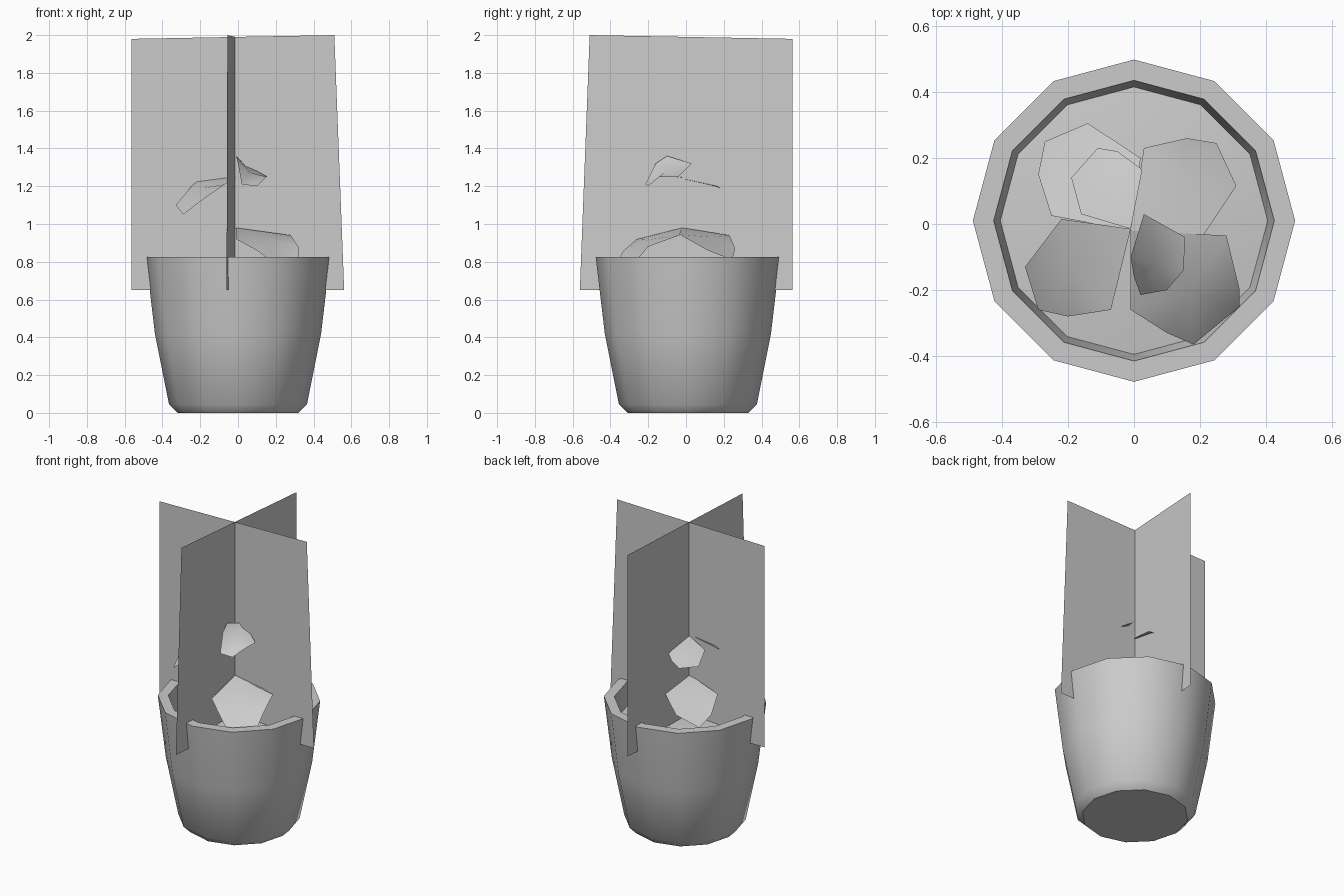
import bpy, bmesh, math
from mathutils import Vector

if "Cube" in bpy.data.objects:
    bpy.data.objects.remove(bpy.data.objects["Cube"])


def add_object(name, verts, faces, smooth_angle=None):
    mesh = bpy.data.meshes.new(name)
    mesh.from_pydata(verts, [], faces)
    obj = bpy.data.objects.new(name, mesh)
    bpy.context.collection.objects.link(obj)
    if smooth_angle:
        bpy.ops.object.select_all(action='DESELECT')
        obj.select_set(True)
        bpy.context.view_layer.objects.active = obj
        bpy.ops.object.shade_smooth_by_angle(angle=math.radians(smooth_angle))
    return obj


def lathe(name, profile, sides=12, center=(0, 0.01), cap_first=False, cap_last=False, angle=35):
    """Revolve (radius, z) pairs around the vertical axis."""
    verts, faces = [], []
    for r, z in profile:
        for i in range(sides):
            a = 2 * math.pi * i / sides
            verts.append((center[0] + r * math.cos(a), center[1] + r * math.sin(a), z))
    for k in range(len(profile) - 1):
        for i in range(sides):
            j = (i + 1) % sides
            a, b = k * sides, (k + 1) * sides
            faces.append((a + i, a + j, b + j, b + i))
    if cap_first:
        faces.append(tuple(reversed(range(sides))))
    if cap_last:
        base = (len(profile) - 1) * sides
        verts.append((center[0], center[1], profile[-1][1] + 0.015))
        faces += [(base + i, base + (i + 1) % sides, len(verts) - 1) for i in range(sides)]
    return add_object(name, verts, faces, angle)


def leaf(name, outline, lift=0.03):
    """Curled leaf: a fan of faces around a slightly raised middle."""
    pts = [Vector(p) for p in outline]
    mid = sum(pts, Vector()) / len(pts) + Vector((0, 0, lift))
    n = len(pts)
    faces = [(i, (i + 1) % n, n) for i in range(n)]
    return add_object(name, pts + [mid], faces, 60)


# Tapered pot with a flat rim and an open inside
lathe("pot", [(0.32, 0), (0.365, 0.045), (0.44, 0.42), (0.488, 0.825),
              (0.425, 0.825), (0.405, 0.69)], cap_first=True)

# Slightly mounded soil
lathe("soil", [(0.406, 0.69), (0.25, 0.71)], cap_last=True, angle=60)

# Two upright crossed foliage cards, sharing one uneven outline
card = [(-0.565, 0.65), (0.562, 0.65), (0.51, 2.0), (-0.565, 1.98)]
add_object("foliage_card_side", [(u, -0.01, z) for u, z in card], [(0, 1, 2, 3)])
add_object("foliage_card_front", [(-0.015 - 0.081 * u, -u, z) for u, z in card], [(0, 1, 2, 3)])

# Base leaves
leaf("base_leaf_front_right", [(-0.01, -0.02, 0.98), (-0.01, -0.26, 0.92), (0.10, -0.33, 0.86),
                               (0.18, -0.365, 0.80), (0.32, -0.25, 0.82), (0.32, -0.20, 0.88),
                               (0.28, -0.035, 0.94)])
leaf("base_leaf_back_right", [(-0.01, -0.02, 0.98), (0.21, -0.035, 0.945), (0.31, 0.115, 0.86),
                              (0.25, 0.245, 0.81), (0.16, 0.26, 0.87), (0.03, 0.23, 0.94)])
leaf("base_leaf_back_left", [(-0.01, -0.02, 0.98), (0.02, 0.20, 0.94), (-0.14, 0.305, 0.87),
                             (-0.27, 0.25, 0.80), (-0.29, 0.15, 0.85), (-0.25, 0.025, 0.93)])

# Upper leaves
leaf("upper_leaf_front_left", [(-0.01, -0.015, 1.25), (-0.22, 0.015, 1.23), (-0.33, -0.13, 1.10),
                               (-0.29, -0.26, 1.05), (-0.20, -0.28, 1.12), (-0.07, -0.26, 1.21)])
leaf("upper_leaf_front_right", [(0.03, 0.03, 1.32), (-0.01, -0.10, 1.36), (0.0, -0.16, 1.32),
                                (0.02, -0.215, 1.21), (0.10, -0.20, 1.20), (0.15, -0.14, 1.25),
                                (0.155, -0.04, 1.25)], 0.0)
leaf("upper_leaf_back_left", [(-0.01, -0.015, 1.24), (0.025, 0.165, 1.20), (-0.05, 0.22, 1.17),
                              (-0.11, 0.23, 1.14), (-0.19, 0.14, 1.14), (-0.16, 0.03, 1.20)], 0.02)
